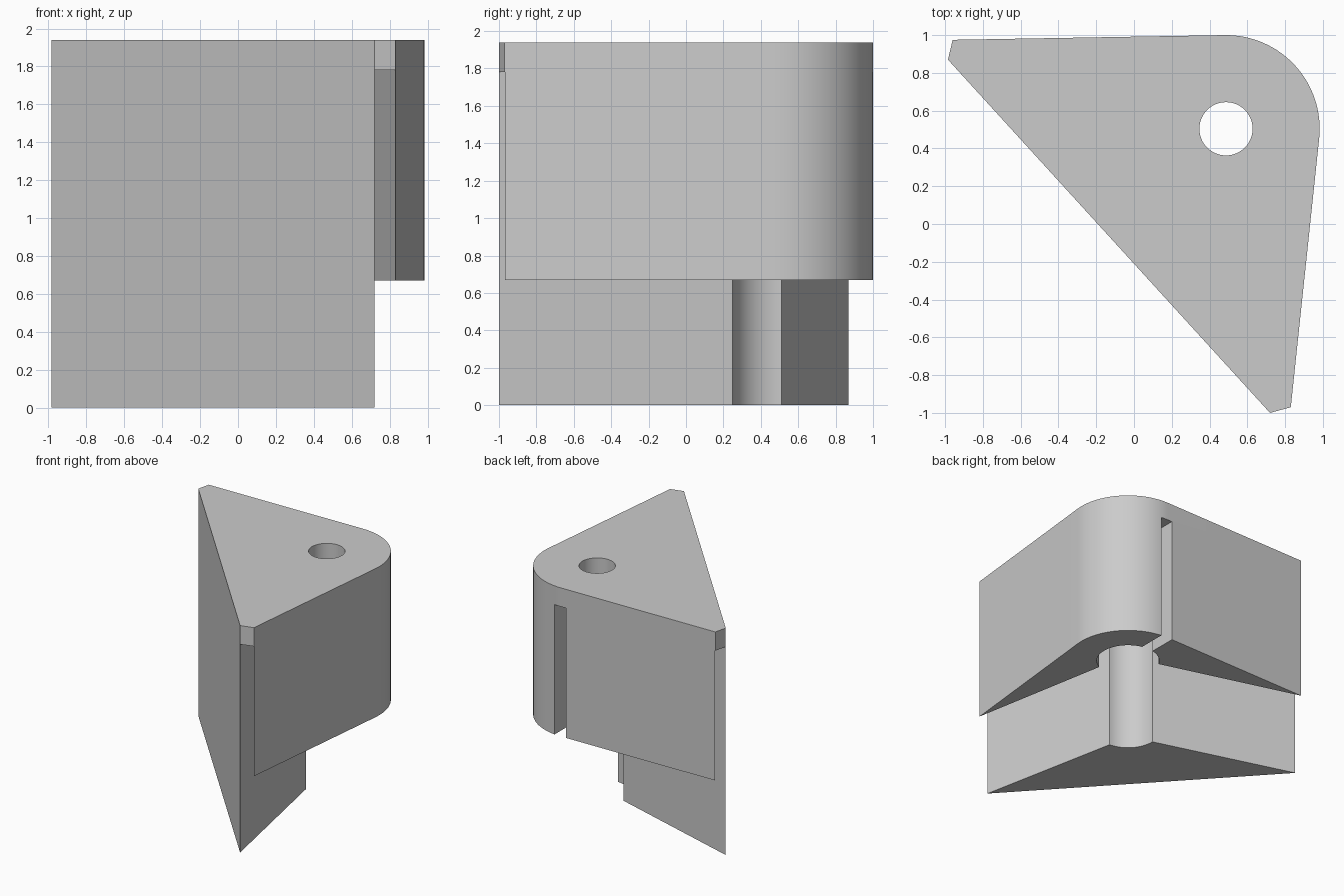
import bpy
import bmesh
from math import atan2, cos, sin, pi, radians
from mathutils import Vector

cube = bpy.data.objects.get("Cube")
if cube:
    bpy.data.objects.remove(cube, do_unlink=True)

PIVOT = Vector((0.487, 0.504))
TOP, CEILING, SKIRT = 1.94, 1.78, 0.67
POCKET = 0.255

grey = bpy.data.materials.new("plain grey")
grey.use_nodes = True
grey.diffuse_color = (0.6, 0.6, 0.6, 1)
grey.node_tree.nodes["Principled BSDF"].inputs["Base Color"].default_value = (0.6, 0.6, 0.6, 1)


def arc(radius, start, end, steps):
    """Points on a circle round the pivot."""
    angles = [start + (end - start) * i / steps for i in range(steps + 1)]
    return [PIVOT + radius * Vector((cos(a), sin(a))) for a in angles]


def angle_of(x, y):
    return atan2(y - PIVOT.y, x - PIVOT.x)


def prism(name, profile, low, high):
    """Extrude a flat profile between two heights."""
    bm = bmesh.new()
    face = bm.faces.new([bm.verts.new((p[0], p[1], low)) for p in profile])
    new = bmesh.ops.extrude_face_region(bm, geom=[face])["geom"]
    bmesh.ops.translate(bm, vec=(0, 0, high - low),
                        verts=[v for v in new if isinstance(v, bmesh.types.BMVert)])
    bmesh.ops.recalc_face_normals(bm, faces=bm.faces)
    mesh = bpy.data.meshes.new(name)
    bm.to_mesh(mesh)
    bm.free()
    mesh.materials.append(grey)
    obj = bpy.data.objects.new(name, mesh)
    bpy.context.collection.objects.link(obj)
    return obj


def combine(target, tool, operation):
    """Apply a boolean and discard the tool."""
    mod = target.modifiers.new(operation.lower(), 'BOOLEAN')
    mod.operation, mod.solver, mod.object = operation, 'EXACT', tool
    bpy.context.view_layer.objects.active = target
    bpy.ops.object.modifier_apply(modifier=mod.name)
    bpy.data.objects.remove(tool, do_unlink=True)


# Outer housing: wedge with a rounded hinge corner
outline = [(0.72, -1.0), (0.83, -0.97), *arc(0.496, radians(-6), radians(91), 32),
           (-0.96, 0.975), (-0.985, 0.87)]
housing = prism("wedge_housing", outline, SKIRT, TOP)

# Interior cavity: leaves the cap and two tapering side walls
side_end, back_end = Vector((0.60, 0.28)), Vector((0.27, 0.62))
side_tip, back_tip = Vector((0.83, -0.97)), Vector((-0.96, 0.975))
inner = [side_end.lerp(side_tip, 1.4),
         *arc(POCKET, angle_of(*side_end), angle_of(*back_end), 40),
         back_end.lerp(back_tip, 1.4), (-1.6, -1.6)]
combine(housing, prism("cavity_cutter", inner, 0.4, CEILING), 'DIFFERENCE')

# Narrow slot through the back of the hinge wall
slot = [(0.435, 0.6), (0.545, 0.6), (0.545, 1.2), (0.435, 1.2)]
combine(housing, prism("slot_cutter", slot, 0.4, CEILING), 'DIFFERENCE')

# Pin hole through the cap
combine(housing, prism("hole_cutter", arc(0.141, 0, 2 * pi, 48)[:-1], 1.5, 2.2), 'DIFFERENCE')

# Inner core: long wedge with a concave nose, fused to the cap
core_profile = [(0.72, -1.0),
                *arc(POCKET, angle_of(0.47, 0.25), angle_of(0.235, 0.51) - 2 * pi, 20),
                (-0.985, 0.87)]
core = prism("inner_core", core_profile, 0, CEILING + 0.07)
combine(housing, core, 'UNION')

# Smooth the curved walls, keep the corners sharp
housing.select_set(True)
bpy.context.view_layer.objects.active = housing
bpy.ops.object.shade_smooth_by_angle(angle=radians(25))
